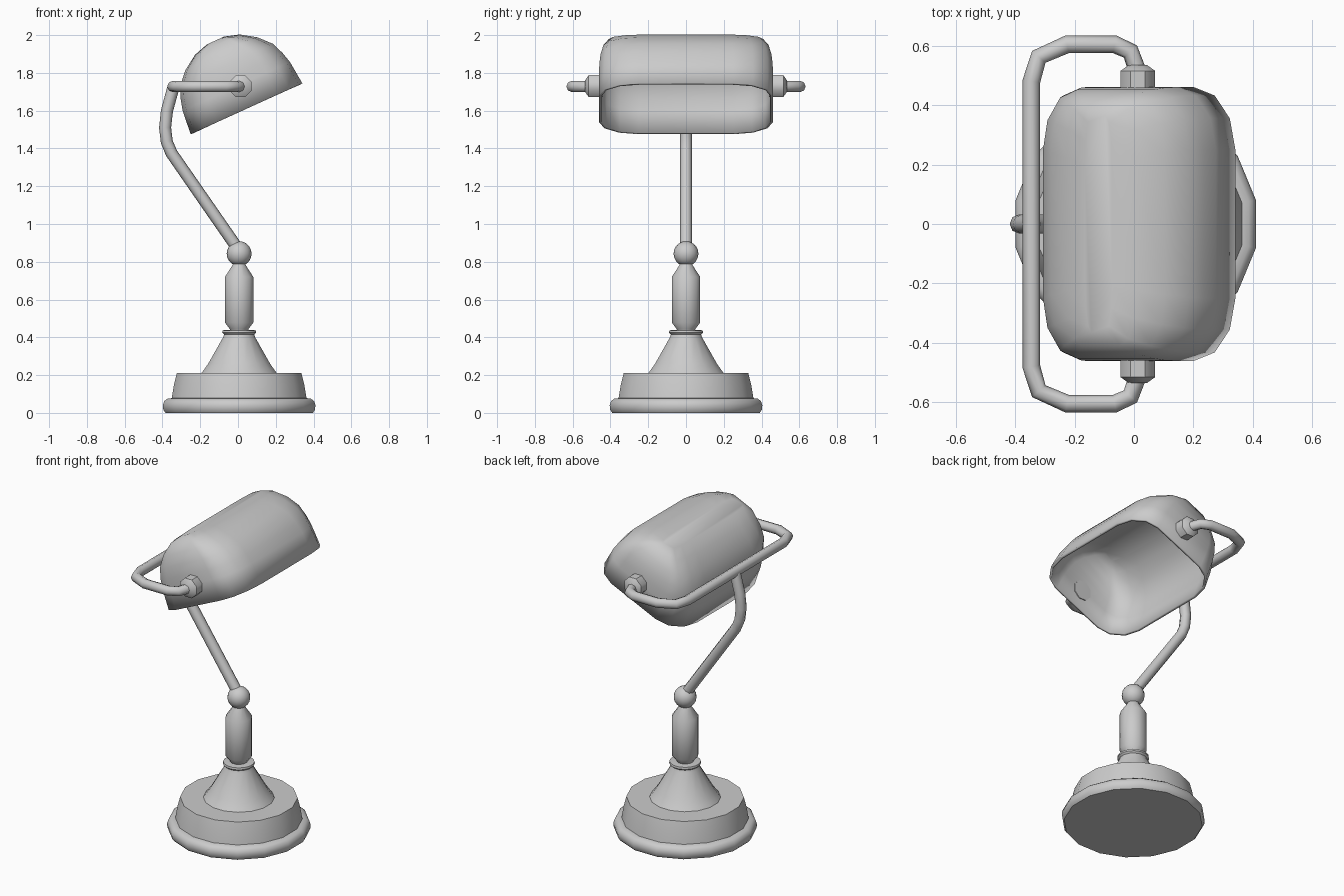
import bpy, bmesh, math
from mathutils import Matrix, Vector

if "Cube" in bpy.data.objects:
    bpy.data.objects.remove(bpy.data.objects["Cube"])


def finish(name, bm, angle=45):
    bmesh.ops.recalc_face_normals(bm, faces=bm.faces)
    me = bpy.data.meshes.new(name)
    bm.to_mesh(me)
    bm.free()
    ob = bpy.data.objects.new(name, me)
    bpy.context.collection.objects.link(ob)
    smooth(ob, angle)
    return ob


def smooth(ob, angle):
    bpy.ops.object.select_all(action='DESELECT')
    ob.select_set(True)
    bpy.context.view_layer.objects.active = ob
    bpy.ops.object.shade_smooth_by_angle(angle=math.radians(angle))


def loft(rings, cap_start=True, cap_end=True):
    """Skin a list of closed point rings into a bmesh."""
    bm = bmesh.new()
    vr = [[bm.verts.new(p) for p in r] for r in rings]
    n = len(vr[0])
    for a, b in zip(vr, vr[1:]):
        for i in range(n):
            j = (i + 1) % n
            bm.faces.new((a[i], a[j], b[j], b[i]))
    if cap_start:
        bm.faces.new(vr[0])
    if cap_end:
        bm.faces.new(vr[-1])
    return bm


def lathe(name, profile, sides, matrix, angle=45):
    """Profile of (flat-to-centre radius, height) spun round local z."""
    k = 1 / math.cos(math.pi / sides)
    ts = [2 * math.pi * (i + .5) / sides for i in range(sides)]
    rings = [[matrix @ Vector((r * k * math.cos(t), r * k * math.sin(t), z)) for t in ts]
             for r, z in profile]
    return finish(name, loft(rings), angle)


def tube(name, path, radius):
    cu = bpy.data.curves.new(name, 'CURVE')
    cu.dimensions = '3D'
    cu.bevel_depth = radius
    cu.bevel_resolution = 2
    cu.use_fill_caps = True
    sp = cu.splines.new('POLY')
    sp.points.add(len(path) - 1)
    for p, co in zip(sp.points, path):
        p.co = (*co, 1)
    ob = bpy.data.objects.new(name, cu)
    bpy.context.collection.objects.link(ob)
    bpy.ops.object.select_all(action='DESELECT')
    ob.select_set(True)
    bpy.context.view_layer.objects.active = ob
    bpy.ops.object.convert(target='MESH')
    smooth(bpy.context.view_layer.objects.active, 60)


CX = 0.006
axis = Matrix.Translation((CX, 0, 0))

# Stepped base with flared cone and collar
lathe("base", [(.39, 0), (.401, .015), (.404, .04), (.397, .062), (.38, .075),
               (.357, .078), (.345, .15), (.33, .21), (.2, .21), (.185, .23),
               (.163, .262), (.085, .4), (.08, .415), (.09, .425), (.088, .437),
               (.05, .44)], 16, axis)

# Stem and ball joint
lathe("stem", [(.045, .43), (.05, .445), (.075, .478), (.075, .72), (.035, .782),
               (.03, .8)], 12, axis)
bm = bmesh.new()
bmesh.ops.create_uvsphere(bm, u_segments=16, v_segments=10, radius=.066,
                          matrix=Matrix.Translation((CX, 0, .843)))
finish("ball_joint", bm, 60)

# Bent arm
tube("arm", [(x, 0, z) for x, z in [(.005, .86), (-.352, 1.375), (-.377, 1.435),
     (-.386, 1.51), (-.376, 1.6), (-.343, 1.72)]], .032)

# Yoke carrying the shade
half = [(-.345, .48), (-.32, .562), (-.225, .604), (-.065, .604), (-.012, .58), (.013, .51)]
tube("yoke", [(x, -y, 1.728) for x, y in reversed(half)] +
     [(x, y, 1.728) for x, y in half], .03)

# Pivot knobs at both ends of the shade
for side, label in ((1, "back"), (-1, "front")):
    m = Matrix.Translation((.013, 0, 1.73)) @ Matrix.Rotation(-side * math.pi / 2, 4, 'X')
    lathe(label + "_knob", [(.058, .44), (.058, .515), (.03, .535)], 8, m)

# Tilted shade: rounded rectangles stacked into a hollow dome
tilt = Matrix.Translation((.045, 0, 1.61)) @ Matrix.Rotation(-math.radians(24.5), 4, 'Y')
rings = []
for a, b, n in [(.325, .46, 0), (.312, .46, .13), (.296, .459, .19), (.27, .452, .255),
                (.21, .437, .32), (.13, .41, .373), (.05, .365, .397)]:
    du, dy = a * .47, .21 * (b / .46)
    ring = []
    for q, (sx, sy) in enumerate(((1, 1), (-1, 1), (-1, -1), (1, -1))):
        for s in range(4):
            t = math.pi / 2 * (q + s / 3)
            ring.append(tilt @ Vector((sx * (a - du) + du * math.cos(t),
                                       sy * (b - dy) + dy * math.sin(t), n)))
    rings.append(ring)
shade = finish("shade", loft(rings, cap_start=False), 50)
# Make sure normals face outward, then thicken inward
centre = tilt @ Vector((0, 0, .1))
if sum((p.center - centre).dot(p.normal) for p in shade.data.polygons) < 0:
    shade.data.flip_normals()
mod = shade.modifiers.new("wall", 'SOLIDIFY')
mod.thickness = .015
mod.offset = -1
